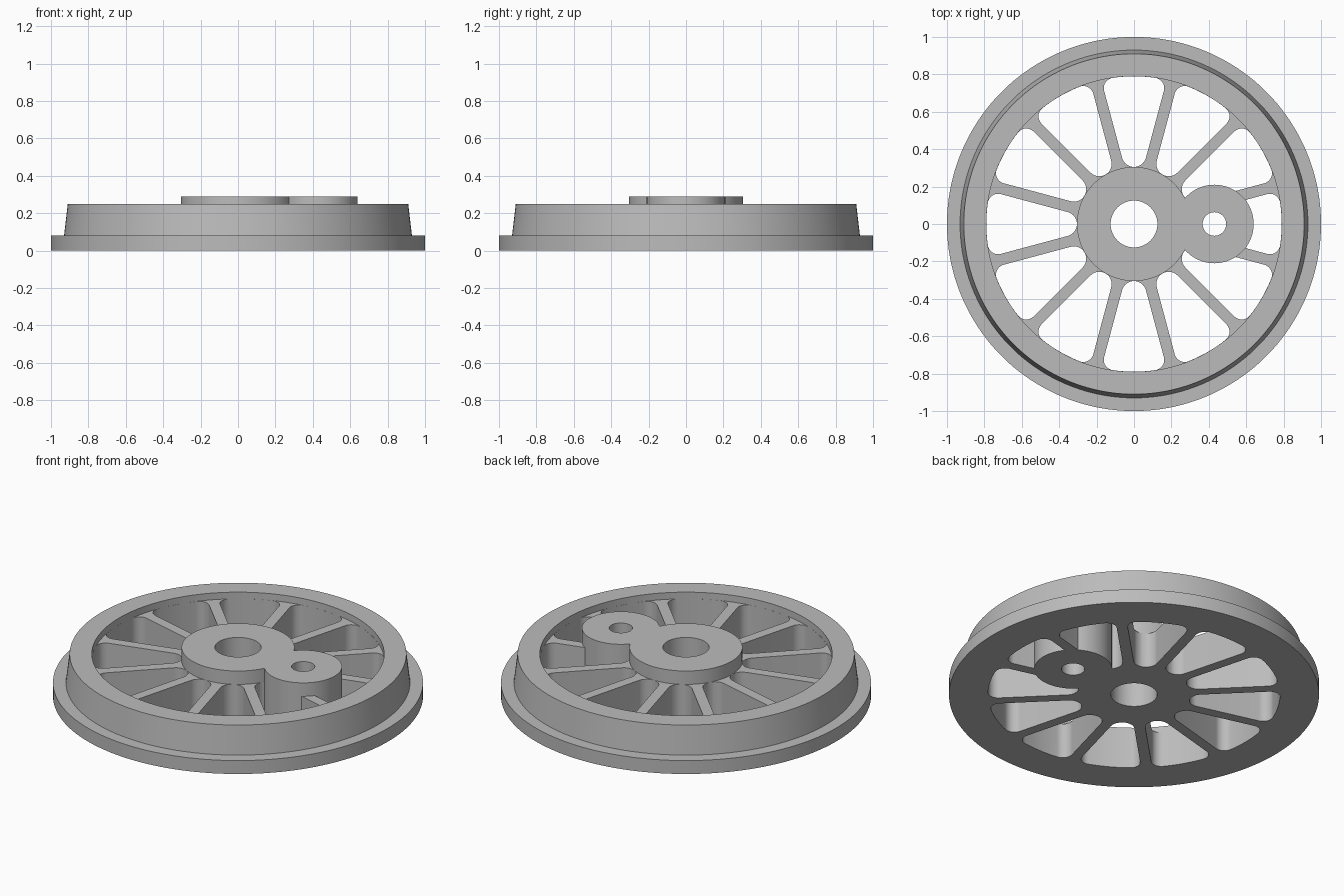
import bpy, bmesh
from math import sin, cos, asin, pi, radians

if "Cube" in bpy.data.objects:
    bpy.data.objects.remove(bpy.data.objects["Cube"])

SEGMENTS = 180
SPOKES = 12
RIM_IN, HUB_R, SPOKE_HALF, FILLET = 0.79, 0.305, 0.03, 0.055
PIN_X = 0.43

grey = bpy.data.materials.new("plain grey")
grey.use_nodes = True
colour = (0.5, 0.5, 0.5, 1)
grey.diffuse_color = colour
grey.node_tree.nodes["Principled BSDF"].inputs["Base Color"].default_value = colour


def finish(bm, name):
    bmesh.ops.recalc_face_normals(bm, faces=bm.faces)
    mesh = bpy.data.meshes.new(name)
    bm.to_mesh(mesh)
    bm.free()
    mesh.materials.append(grey)
    obj = bpy.data.objects.new(name, mesh)
    bpy.context.collection.objects.link(obj)
    return obj


def prism(bm, points, z0, z1):
    face = bm.faces.new([bm.verts.new((x, y, z0)) for x, y in points])
    moved = bmesh.ops.extrude_face_region(bm, geom=[face], use_keep_orig=True)["geom"]
    verts = [v for v in moved if isinstance(v, bmesh.types.BMVert)]
    bmesh.ops.translate(bm, verts=verts, vec=(0, 0, z1 - z0))


def arc(cx, cy, r, a0, a1, n):
    angles = [a0 + (a1 - a0) * i / n for i in range(n + 1)]
    return [(cx + r * cos(a), cy + r * sin(a)) for a in angles]


def disc(name, discs, z0, z1):
    bm = bmesh.new()
    for x, r, n in discs:
        prism(bm, arc(x, 0, r, 0, 2 * pi, n)[:-1], z0, z1)
    return finish(bm, name)


def boolean(target, tool, operation):
    mod = target.modifiers.new(tool.name, 'BOOLEAN')
    mod.operation, mod.solver, mod.object = operation, 'EXACT', tool
    bpy.context.view_layer.objects.active = target
    bpy.ops.object.modifier_apply(modifier=mod.name)
    bpy.data.objects.remove(tool)


# Wheel body: flange, tapered tread, rim and recessed spoke plate
profile = [(0, 0), (1, 0), (1, 0.08), (0.93, 0.08), (0.91, 0.25),
           (RIM_IN, 0.25), (RIM_IN, 0.21), (0, 0.21)]
bm = bmesh.new()
verts = [bm.verts.new((r, 0, z)) for r, z in profile]
edges = [bm.edges.new(pair) for pair in zip(verts, verts[1:])]
bmesh.ops.spin(bm, geom=verts + edges, cent=(0, 0, 0), axis=(0, 0, 1),
               angle=2 * pi, steps=SEGMENTS)
bmesh.ops.remove_doubles(bm, verts=bm.verts, dist=1e-5)
wheel = finish(bm, "spoked_wheel")

# Openings between the spokes: round at the hub, filleted at the rim
half = pi / SPOKES
outer = RIM_IN - 0.0005
inner_d = (HUB_R - SPOKE_HALF) / (1 - sin(half))
inner_r = inner_d - HUB_R
mid = outer - FILLET
phi = half - asin((SPOKE_HALF + FILLET) / mid)
square = half + pi / 2
window = arc(inner_d, 0, inner_r, square, 2 * pi - square, 16)
window += arc(mid * cos(phi), -mid * sin(phi), FILLET, -square, -phi, 10)
window += arc(0, 0, outer, -phi, phi, 10)[1:-1]
window += arc(mid * cos(phi), mid * sin(phi), FILLET, phi, square, 10)
bm = bmesh.new()
for k in range(SPOKES):
    a = k * 2 * half
    turned = [(x * cos(a) - y * sin(a), x * sin(a) + y * cos(a)) for x, y in window]
    prism(bm, turned, -0.1, 0.4)
boolean(wheel, finish(bm, "window_cutter"), 'DIFFERENCE')

# Hub and crank pin boss, then their bores
boolean(wheel, disc("hub", [(0, HUB_R, 96)], 0, 0.29), 'UNION')
boolean(wheel, disc("crank_boss", [(PIN_X, 0.21, 72)], 0, 0.29), 'UNION')
boolean(wheel, disc("bore_cutter", [(0, 0.125, 64), (PIN_X, 0.063, 40)], -0.1, 0.4),
        'DIFFERENCE')

# Smooth curved walls with crisp edges
bpy.ops.object.select_all(action='DESELECT')
wheel.select_set(True)
bpy.context.view_layer.objects.active = wheel
bpy.ops.object.shade_smooth_by_angle(angle=radians(30))
